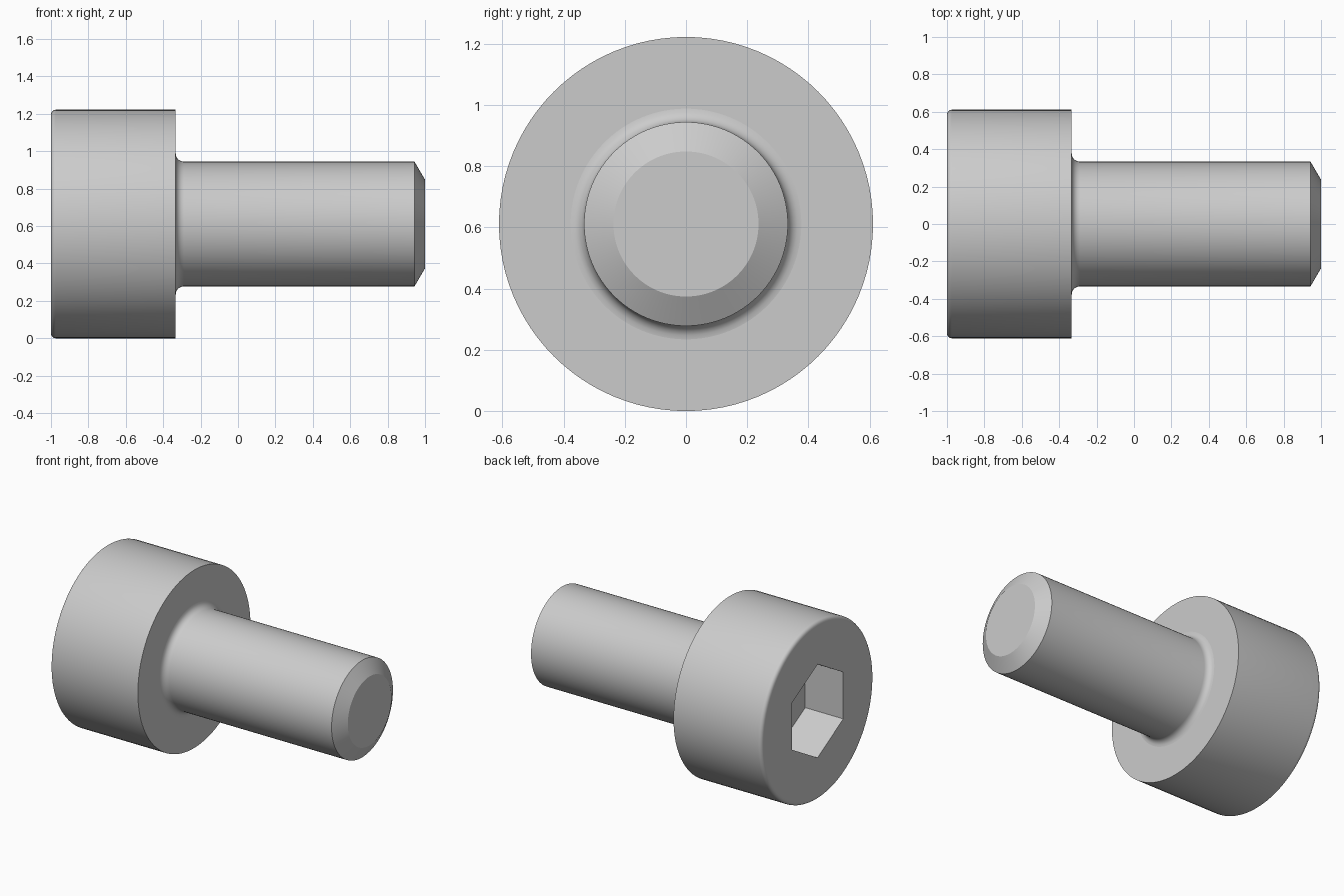
import bpy
import bmesh
from math import sin, cos, pi, radians

SEGMENTS = 96
HEAD_R, SHANK_R, TIP_R = 0.611, 0.333, 0.237
HEAD_X, NECK_X, CHAMFER_X = -1.0, -0.333, 0.944
SOCKET_R, SOCKET_DEPTH = 0.321, 0.289
RIM, FILLET = 0.025, 0.044

cube = bpy.data.objects.get("Cube")
if cube:
    bpy.data.objects.remove(cube, do_unlink=True)

# Steel colour
steel = bpy.data.materials.new("grey_steel")
steel.use_nodes = True
colour = (0.6, 0.6, 0.6, 1.0)
steel.diffuse_color = colour
steel.node_tree.nodes["Principled BSDF"].inputs["Base Color"].default_value = colour


def arc(cx, cr, radius, start, end, steps=5):
    """Profile points (x, radius) along a circular arc, angles in degrees."""
    angles = [radians(start + (end - start) * i / steps) for i in range(steps + 1)]
    return [(cx + radius * cos(a), cr + radius * sin(a)) for a in angles]


def ring(bm, x, radius, count, turn=0.0):
    """Ring of vertices around the screw axis."""
    angles = [turn + 2 * pi * i / count for i in range(count)]
    return [bm.verts.new((x, radius * cos(a), HEAD_R + radius * sin(a))) for a in angles]


def bridge(bm, first, second):
    for i in range(len(first)):
        j = (i + 1) % len(first)
        bm.faces.new((first[i], first[j], second[j], second[i]))


def loop_edges(bm, verts):
    return [bm.edges.get((verts[i - 1], verts[i])) for i in range(len(verts))]


# Turned body: rounded head rim, flat shoulder, neck fillet, shank, chamfered tip
profile = arc(HEAD_X + RIM, HEAD_R - RIM, RIM, 180, 90)
profile += [(NECK_X, HEAD_R)]
profile += arc(NECK_X + FILLET, SHANK_R + FILLET, FILLET, 180, 270)
profile += [(CHAMFER_X, SHANK_R), (1.0, TIP_R)]

bm = bmesh.new()
rings = [ring(bm, x, r, SEGMENTS) for x, r in profile]
for first, second in zip(rings, rings[1:]):
    bridge(bm, first, second)
bm.faces.new(rings[-1])

# Hexagonal socket with corners at top and bottom
mouth = ring(bm, HEAD_X, SOCKET_R, 6, pi / 2)
floor = ring(bm, HEAD_X + SOCKET_DEPTH, SOCKET_R, 6, pi / 2)
bridge(bm, mouth, floor)
bm.faces.new(floor)

# Head face between the rim and the socket mouth
bmesh.ops.triangle_fill(bm, use_beauty=True,
                        edges=loop_edges(bm, rings[0]) + loop_edges(bm, mouth))
bmesh.ops.recalc_face_normals(bm, faces=bm.faces)

mesh = bpy.data.meshes.new("socket_screw")
bm.to_mesh(mesh)
bm.free()
mesh.materials.append(steel)
screw = bpy.data.objects.new("socket_screw", mesh)
bpy.context.collection.objects.link(screw)

# Smooth turned surfaces, flat end faces
bpy.ops.object.select_all(action="DESELECT")
screw.select_set(True)
bpy.context.view_layer.objects.active = screw
bpy.ops.object.shade_smooth_by_angle(angle=radians(25))
for face in mesh.polygons:
    if abs(face.normal.x) > 0.999:
        face.use_smooth = False
